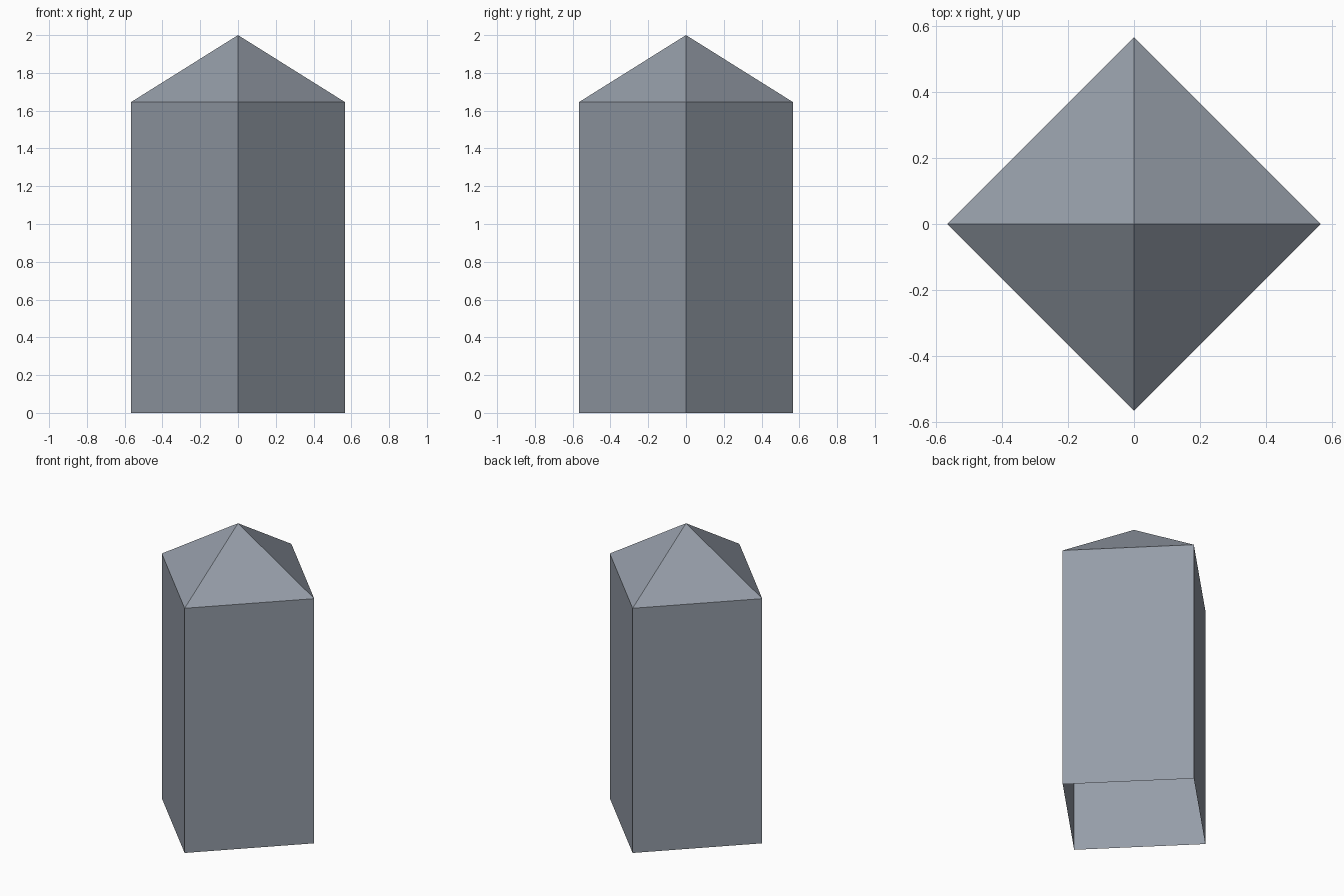
import bpy
import bmesh
from math import cos, sin, pi

if "Cube" in bpy.data.objects:
    bpy.data.objects.remove(bpy.data.objects["Cube"])

RADIUS, EAVES, PEAK = 0.567, 1.645, 2.0

stone = bpy.data.materials.new("blue_grey_stone")
stone.diffuse_color = (0.30, 0.335, 0.39, 1)
stone.use_nodes = True
stone.node_tree.nodes["Principled BSDF"].inputs["Base Color"].default_value = stone.diffuse_color

bm = bmesh.new()


def ring(z):
    """Four corners on the x and y axes."""
    return [bm.verts.new((RADIUS * cos(i * pi / 2), RADIUS * sin(i * pi / 2), z))
            for i in range(4)]


# Square shaft, open underneath, with a pyramid cap
base, eaves = ring(0), ring(EAVES)
peak = bm.verts.new((0, 0, PEAK))
for i in range(4):
    j = (i + 1) % 4
    bm.faces.new((base[i], base[j], eaves[j], eaves[i]))
    bm.faces.new((eaves[i], eaves[j], peak))

mesh = bpy.data.meshes.new("pointed_pillar")
bm.to_mesh(mesh)
bm.free()
mesh.materials.append(stone)
pillar = bpy.data.objects.new("pointed_pillar", mesh)
bpy.context.collection.objects.link(pillar)
